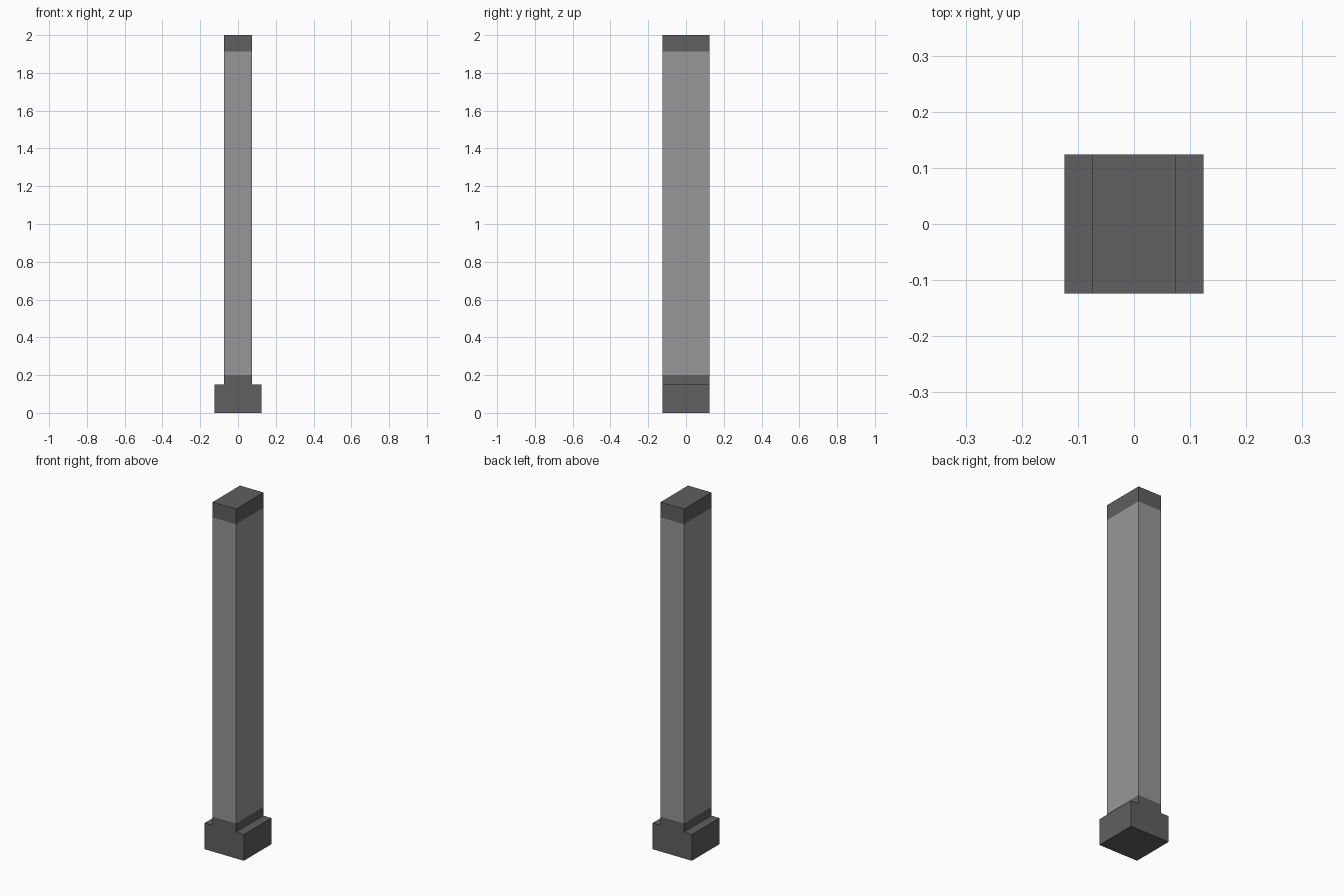
import bpy, bmesh
from mathutils import Vector

cube = bpy.data.objects.get("Cube")
if cube:
    bpy.data.objects.remove(cube, do_unlink=True)


def make_material(name, value):
    mat = bpy.data.materials.new(name)
    mat.use_nodes = True
    colour = (value, value, value, 1.0)
    mat.diffuse_color = colour
    bsdf = next(n for n in mat.node_tree.nodes if n.type == 'BSDF_PRINCIPLED')
    bsdf.inputs["Base Color"].default_value = colour
    return mat


DEPTH = 0.248                       # same depth for foot and shaft
FOOT_X, SHAFT_X = 0.124, 0.074      # half widths
FOOT_Z, BAND_Z, CAP_Z, TOP_Z = 0.15, 0.20, 1.913, 2.0

# Stepped outline of the post, extruded front to back
half = [(FOOT_X, 0), (FOOT_X, FOOT_Z), (SHAFT_X, FOOT_Z), (SHAFT_X, TOP_Z)]
outline = half + [(-x, z) for x, z in reversed(half)]
bm = bmesh.new()
front = bm.faces.new([bm.verts.new((x, -DEPTH / 2, z)) for x, z in outline])
ext = bmesh.ops.extrude_face_region(bm, geom=[front], use_keep_orig=True)
back = [v for v in ext["geom"] if isinstance(v, bmesh.types.BMVert)]
bmesh.ops.translate(bm, verts=back, vec=(0, DEPTH, 0))

# Cut the foot, dark band, pale shaft and cap apart
for z in (FOOT_Z, BAND_Z, CAP_Z):
    bmesh.ops.bisect_plane(bm, geom=bm.verts[:] + bm.edges[:] + bm.faces[:],
                           plane_co=Vector((0, 0, z)), plane_no=Vector((0, 0, 1)))
bmesh.ops.recalc_face_normals(bm, faces=bm.faces[:])

# Pale shaft between the dark foot band and dark cap
for f in bm.faces:
    z = f.calc_center_median().z
    f.material_index = 1 if BAND_Z < z < CAP_Z else 0

mesh = bpy.data.meshes.new("post")
bm.to_mesh(mesh)
bm.free()
mesh.materials.append(make_material("dark grey", 0.115))
mesh.materials.append(make_material("light grey", 0.313))
post = bpy.data.objects.new("post", mesh)
bpy.context.scene.collection.objects.link(post)
